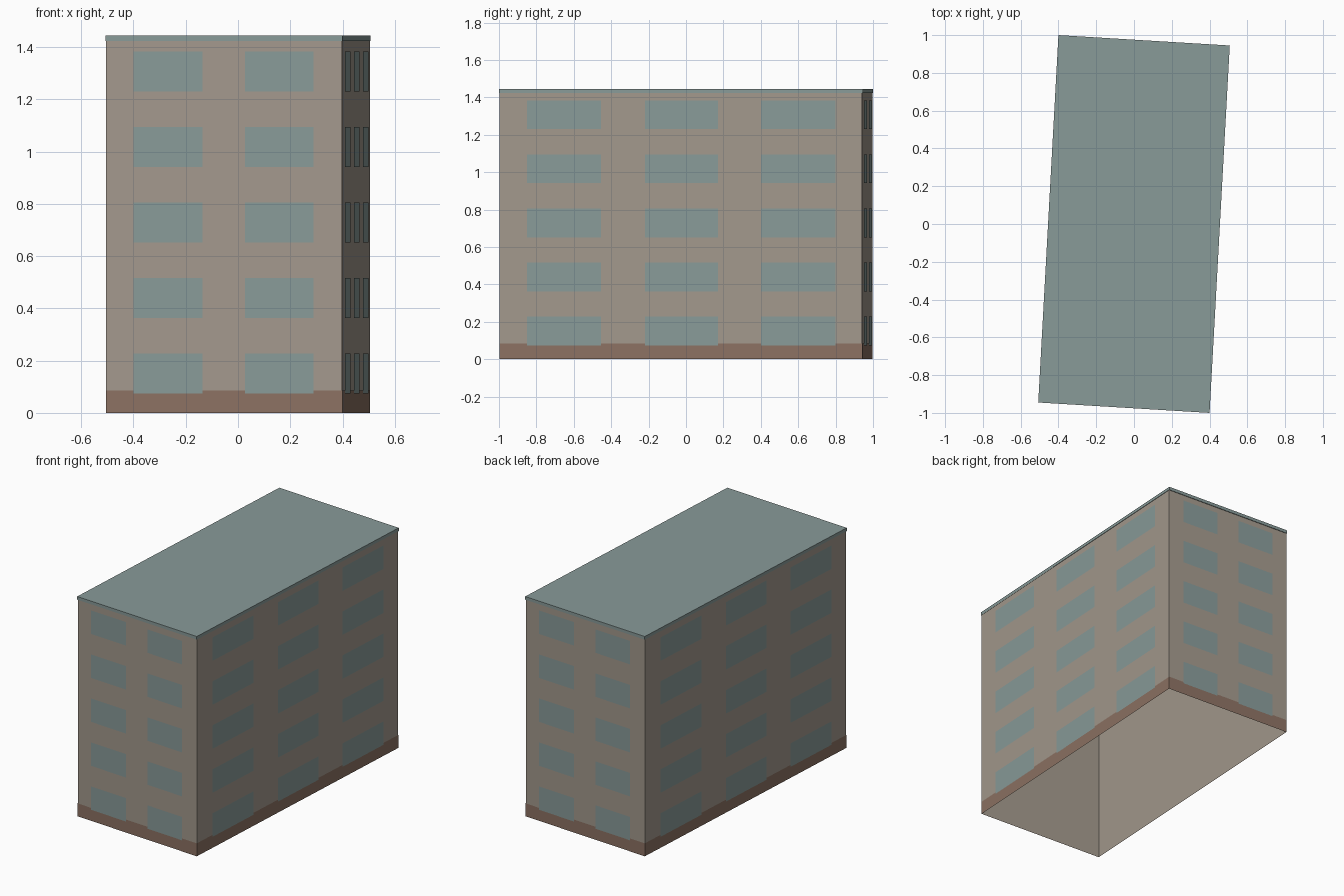
import bpy
import bmesh
from mathutils import Vector

cube = bpy.data.objects.get("Cube")
if cube:
    bpy.data.objects.remove(cube, do_unlink=True)


def material(name, rgb):
    # sRGB bytes to linear
    lin = [((c / 255 + 0.055) / 1.055) ** 2.4 for c in rgb]
    m = bpy.data.materials.new(name)
    m.use_nodes = True
    m.diffuse_color = (*lin, 1)
    m.node_tree.nodes["Principled BSDF"].inputs["Base Color"].default_value = (*lin, 1)
    return m


wall_mat = material("beige wall", (163, 153, 141))
slate_mat = material("grey green slate", (137, 155, 153))
base_mat = material("brown plinth", (140, 114, 99))

HEIGHT = 1.445
# Slightly turned footprint, counter-clockwise from the front corner
FRONT_A, FRONT_B = Vector((-0.507, -0.945, 0)), Vector((0.40, -1.0, 0))
CORNERS = [FRONT_A, FRONT_B, -FRONT_A, -FRONT_B]


def finish(bm, name, mat):
    mesh = bpy.data.meshes.new(name)
    bm.to_mesh(mesh)
    bm.free()
    mesh.materials.append(mat)
    obj = bpy.data.objects.new(name, mesh)
    bpy.context.collection.objects.link(obj)
    return obj


def prism(name, mat, z0, z1, inset, top=False, bottom=False):
    """Walls around the footprint, with optional caps."""
    bm = bmesh.new()
    s = 1 - inset
    rings = [[bm.verts.new((c.x * s, c.y * s, z)) for c in CORNERS] for z in (z0, z1)]
    low, high = rings
    for i in range(4):
        j = (i + 1) % 4
        bm.faces.new((low[i], low[j], high[j], high[i]))
    if top:
        bm.faces.new(high)
    if bottom:
        bm.faces.new(low[::-1])
    return finish(bm, name, mat)


# Hollow shell, plinth band and flat roof
prism("wall_shell", wall_mat, 0, HEIGHT - 0.01, 0.004)
prism("plinth", base_mat, 0, 0.085, 0.002)
prism("roof", slate_mat, 1.424, HEIGHT, 0, top=True, bottom=True)


# Thin window panes, five storeys on every wall
def windows(name, start, end, spans):
    bm = bmesh.new()
    along = end - start
    out = Vector((along.y, -along.x, 0)).normalized() * 0.001
    for storey in range(5):
        z0 = 0.074 + storey * 0.289
        for a, b in spans:
            p, q = start + along * a + out, start + along * b + out
            up0, up1 = Vector((0, 0, z0)), Vector((0, 0, z0 + 0.154))
            bm.faces.new([bm.verts.new(v) for v in (p + up0, q + up0, q + up1, p + up1)])
    finish(bm, name, slate_mat)


SHORT = [(0.118, 0.41), (0.588, 0.877)]
LONG = [(0.077, 0.281), (0.401, 0.602), (0.72, 0.925)]
for i, side in enumerate(("front", "left", "back", "right")):
    windows(side + "_windows", CORNERS[i], CORNERS[(i + 1) % 4], LONG if i % 2 else SHORT)
